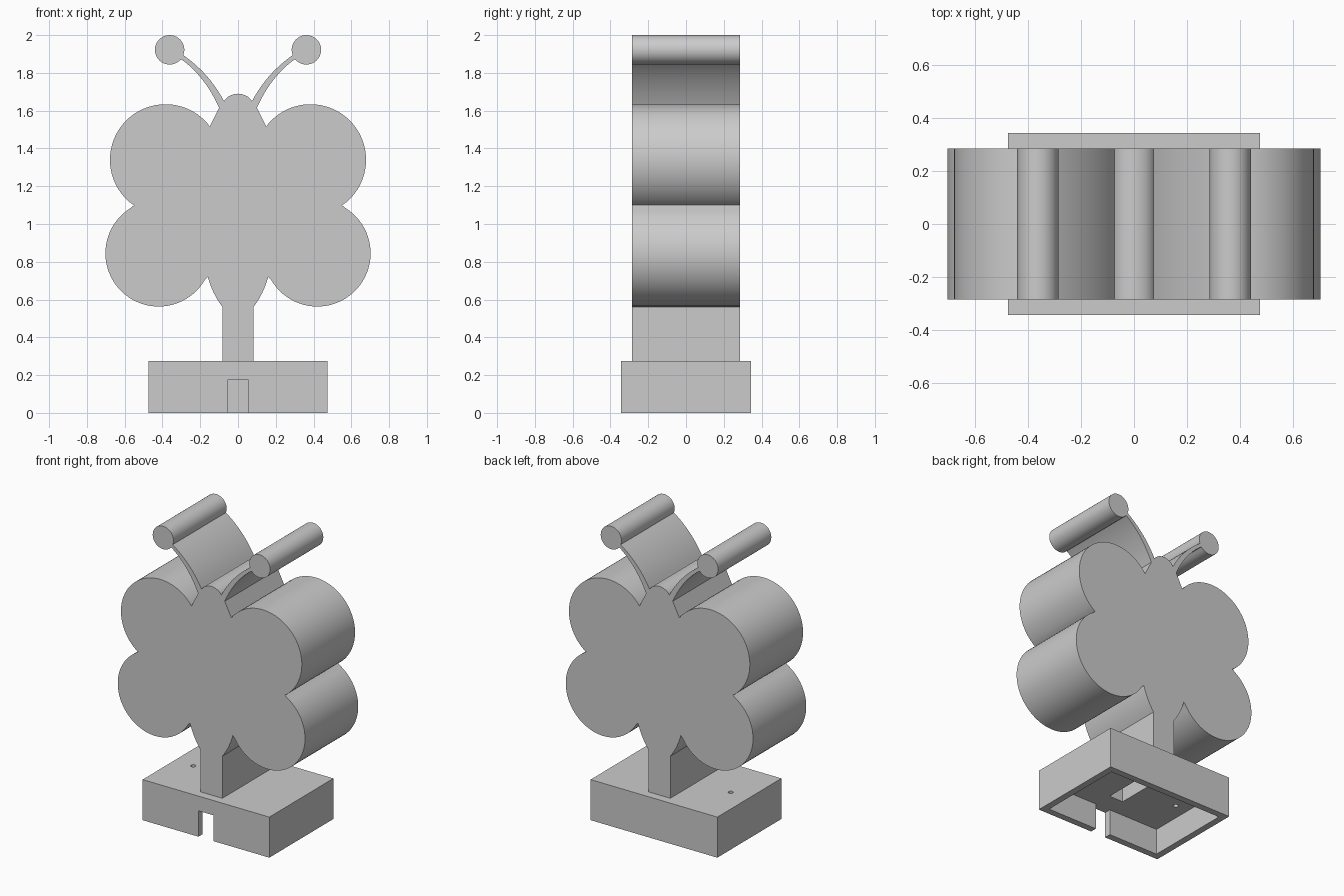
import bpy, bmesh, math

if "Cube" in bpy.data.objects:
    bpy.data.objects.remove(bpy.data.objects["Cube"])

grey = bpy.data.materials.new("light grey")
grey.diffuse_color = (0.6, 0.6, 0.6, 1)
grey.use_nodes = True
grey.node_tree.nodes["Principled BSDF"].inputs["Base Color"].default_value = grey.diffuse_color

DEPTH = 0.285      # half depth of the butterfly
BASE_TOP = 0.275


def add_object(name, bm):
    bmesh.ops.recalc_face_normals(bm, faces=bm.faces[:])
    mesh = bpy.data.meshes.new(name)
    bm.to_mesh(mesh)
    bm.free()
    mesh.materials.append(grey)
    obj = bpy.data.objects.new(name, mesh)
    bpy.context.collection.objects.link(obj)
    return obj


def box(name, x0, x1, y0, y1, z0, z1):
    bm = bmesh.new()
    bmesh.ops.create_cube(bm, size=1)
    for v in bm.verts:
        v.co = ((x0 + x1) / 2 + v.co.x * (x1 - x0),
                (y0 + y1) / 2 + v.co.y * (y1 - y0),
                (z0 + z1) / 2 + v.co.z * (z1 - z0))
    return add_object(name, bm)


def cylinder(name, x, y, z, radius, height):
    bm = bmesh.new()
    bmesh.ops.create_cone(bm, cap_ends=True, segments=24,
                          radius1=radius, radius2=radius, depth=height)
    bmesh.ops.translate(bm, vec=(x, y, z), verts=bm.verts[:])
    return add_object(name, bm)


def cut(obj, cutters):
    for c in cutters:
        c.hide_render = True
        mod = obj.modifiers.new("cut", 'BOOLEAN')
        mod.operation, mod.solver, mod.object = 'DIFFERENCE', 'EXACT', c
        bpy.context.view_layer.objects.active = obj
        bpy.ops.object.modifier_apply(modifier=mod.name)


def arc(cx, cz, r, start, end, n):
    """Arc points, start and end given as points; runs counter-clockwise."""
    a = math.atan2(start[1] - cz, start[0] - cx)
    b = math.atan2(end[1] - cz, end[0] - cx)
    if b <= a:
        b += 2 * math.pi
    mids = [(cx + r * math.cos(a + (b - a) * i / n),
             cz + r * math.sin(a + (b - a) * i / n)) for i in range(1, n)]
    return [start] + mids + [end]


def bow(p0, pm, p1, n=12):
    """Smooth curve from p0 to p1 passing through pm."""
    c = [2 * pm[k] - (p0[k] + p1[k]) / 2 for k in (0, 1)]
    return [tuple((1 - t) ** 2 * p0[k] + 2 * t * (1 - t) * c[k] + t * t * p1[k]
                  for k in (0, 1)) for t in (i / n for i in range(n + 1))]


# Right half of the butterfly outline, from the stem foot up to the head
waist = (0.55, 1.10)
half = [(0.082, BASE_TOP)]
half += bow((0.082, 0.56), (0.128, 0.635), (0.16, 0.72), 8)        # tail flare
half += arc(0.42, 0.845, 0.282, (0.16, 0.72), waist, 44)           # lower wing
half += arc(0.384, 1.34, 0.294, waist, (0.15, 1.515), 44)[1:]      # upper wing
half += bow((0.15, 1.515), (0.126, 1.563), (0.10, 1.615), 4)[1:]   # neck
half += bow((0.10, 1.615), (0.187, 1.762), (0.30, 1.872))[1:]      # antenna, under
half += arc(0.362, 1.922, 0.078, (0.30, 1.872), (0.29, 1.894), 36)[1:]  # tip
half += bow((0.29, 1.894), (0.167, 1.785), (0.074, 1.65))[1:]      # antenna, top
half += bow((0.074, 1.65), (0.045, 1.678), (0, 1.69), 8)[1:]       # head

outline = half + [(-x, z) for x, z in reversed(half[:-1])]

bm = bmesh.new()
face = bm.faces.new([bm.verts.new((x, -DEPTH, z)) for x, z in outline])
ext = bmesh.ops.extrude_face_region(bm, geom=[face])
bmesh.ops.translate(bm, vec=(0, 2 * DEPTH, 0),
                    verts=[g for g in ext["geom"] if isinstance(g, bmesh.types.BMVert)])
butterfly = add_object("butterfly", bm)

# Hollow base, open below, with a cable slot, a stem channel and a small hole
base = box("base", -0.475, 0.475, -0.343, 0.343, 0, BASE_TOP)
cavity = box("cavity_cutter", -0.43, 0.43, -0.298, 0.298, -0.1, 0.175)
slot = box("slot_cutter", -0.056, 0.056, -0.5, -0.2, -0.1, 0.175)
channel = box("channel_cutter", -0.052, 0.052, -0.17, 0.17, 0.1, 0.5)
hole = cylinder("hole_cutter", -0.335, 0, 0.25, 0.016, 0.4)
cut(base, [cavity, slot, channel, hole])
cut(butterfly, [channel])

for c in (cavity, slot, channel, hole):
    bpy.data.objects.remove(c)

# Smooth curves, crisp edges
for obj in (butterfly, base):
    bpy.ops.object.select_all(action='DESELECT')
    obj.select_set(True)
    bpy.context.view_layer.objects.active = obj
    bpy.ops.object.shade_smooth_by_angle(angle=math.radians(30))
